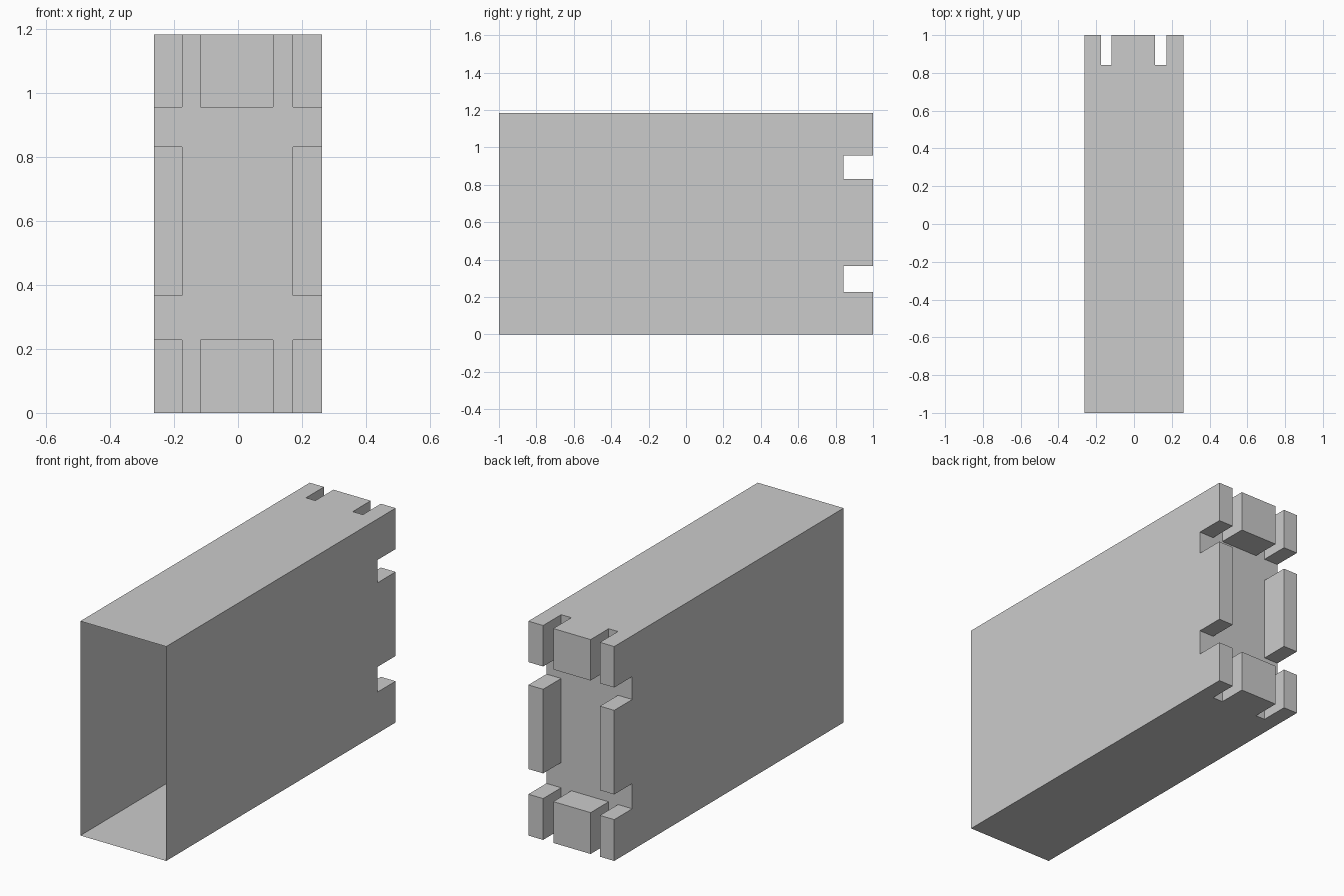
import bpy
import bmesh
from math import radians

if "Cube" in bpy.data.objects:
    bpy.data.objects.remove(bpy.data.objects["Cube"])

# Column and row lines of the notched back end
XS = [-0.262, -0.175, -0.118, 0.110, 0.172, 0.262]
ZS = [0.0, 0.228, 0.367, 0.831, 0.957, 1.183]
FRONT, RECESS, BACK = -1.0, 0.843, 1.0

bm = bmesh.new()

# Recessed back wall as a grid of cells
verts = [[bm.verts.new((x, RECESS, z)) for x in XS] for z in ZS]
prongs = []
for r in range(5):
    for c in range(5):
        face = bm.faces.new((verts[r][c], verts[r + 1][c],
                             verts[r + 1][c + 1], verts[r][c + 1]))
        # Every other cell, except the centre, becomes a prong
        if r % 2 == 0 and c % 2 == 0 and (r, c) != (2, 2):
            prongs.append(face)

rim = [e for e in bm.edges if e.is_boundary]

# Hollow prongs pushed out of the wall
out = bmesh.ops.extrude_discrete_faces(bm, faces=prongs)
for face in out["faces"]:
    for v in face.verts:
        v.co.y = BACK

# Thin sleeve walls running to the open front
out = bmesh.ops.extrude_edge_only(bm, edges=rim)
for v in out["geom"]:
    if isinstance(v, bmesh.types.BMVert):
        v.co.y = FRONT

# Merge coplanar faces into clean panels
bmesh.ops.recalc_face_normals(bm, faces=bm.faces)
bmesh.ops.dissolve_limit(bm, angle_limit=radians(1), verts=bm.verts, edges=bm.edges)

mesh = bpy.data.meshes.new("notched_sleeve")
bm.to_mesh(mesh)
bm.free()
bpy.context.collection.objects.link(bpy.data.objects.new("notched_sleeve", mesh))
